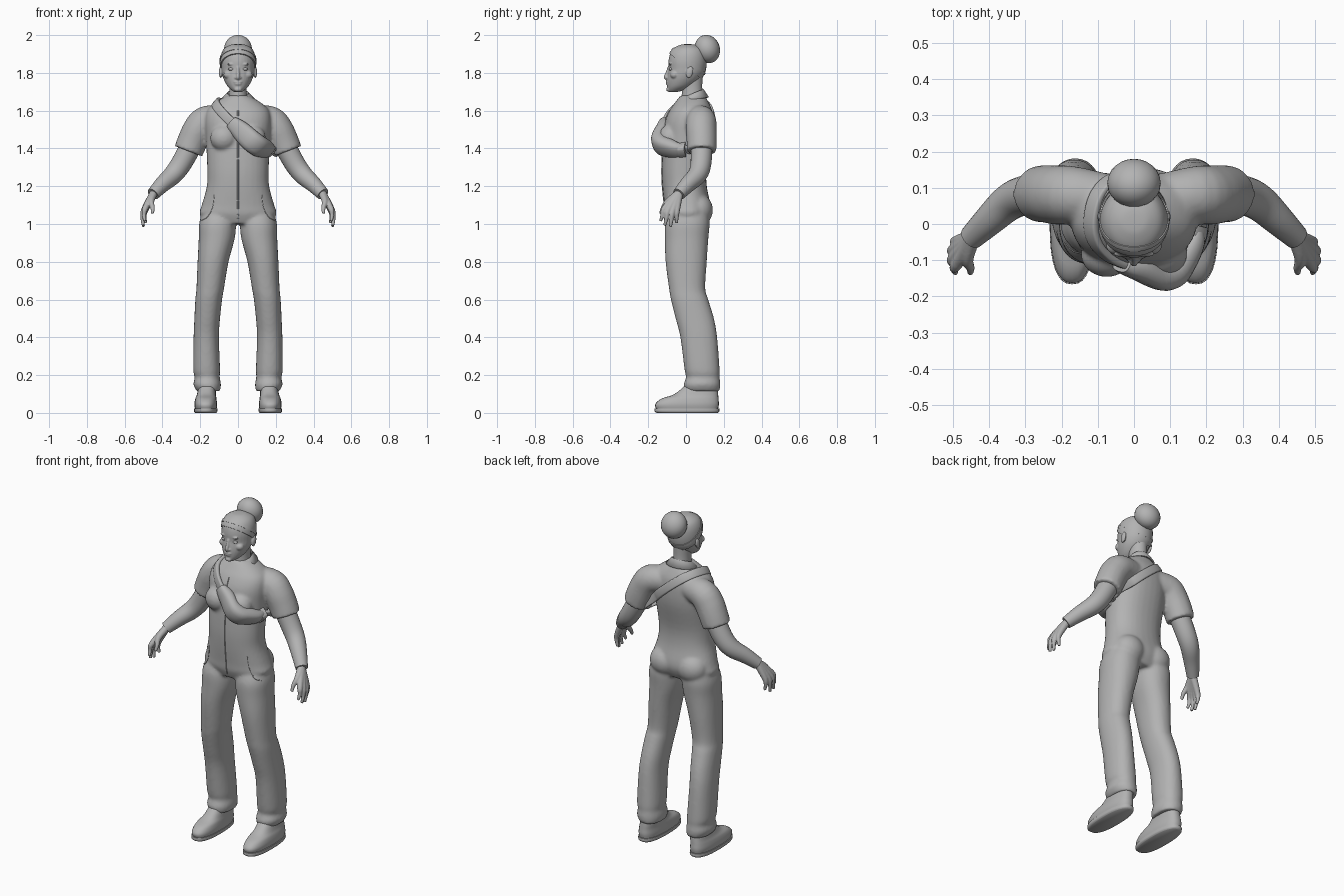
import bpy, bmesh, math
from mathutils import Vector, Matrix
from mathutils.bvhtree import BVHTree

cube = bpy.data.objects.get("Cube")
if cube:
    bpy.data.objects.remove(cube)

grey = bpy.data.materials.new("plain_grey")
grey.use_nodes = True
grey.diffuse_color = (0.45, 0.45, 0.45, 1)
grey.node_tree.nodes["Principled BSDF"].inputs["Base Color"].default_value = grey.diffuse_color


def finish(name, bm, voxel=0, smooth=4, angle=50):
    """Turn a bmesh into a shaded object, optionally fused by a voxel remesh."""
    bmesh.ops.recalc_face_normals(bm, faces=bm.faces)
    mesh = bpy.data.meshes.new(name)
    bm.to_mesh(mesh)
    bm.free()
    mesh.materials.append(grey)
    ob = bpy.data.objects.new(name, mesh)
    bpy.context.collection.objects.link(ob)
    bpy.ops.object.select_all(action="DESELECT")
    ob.select_set(True)
    bpy.context.view_layer.objects.active = ob
    if voxel:
        fuse = ob.modifiers.new("fuse", "REMESH")
        fuse.mode, fuse.voxel_size, fuse.use_smooth_shade = "VOXEL", voxel, True
        soft = ob.modifiers.new("soften", "SMOOTH")
        soft.iterations = smooth
    else:
        bpy.ops.object.shade_smooth_by_angle(angle=math.radians(angle))
    return ob


def spline(rows, sub=4):
    """Catmull-Rom interpolation of equal-length tuples."""
    out = []
    for i in range(len(rows) - 1):
        a, b, c, d = (rows[min(max(i + k, 0), len(rows) - 1)] for k in (-1, 0, 1, 2))
        for t in (k / sub for k in range(sub)):
            out.append([0.5 * (2 * q + (r - p) * t + (2 * p - 5 * q + 4 * r - s) * t * t
                               + (3 * q - p - 3 * r + s) * t ** 3)
                        for p, q, r, s in zip(a, b, c, d)])
    return out + [list(rows[-1])]


def skin(bm, rings, closed=False):
    """Bridge rings of points; cap the ends unless the loft closes on itself."""
    loops = [[bm.verts.new(p) for p in ring] for ring in rings]
    n = len(loops[0])
    for a, b in zip(loops, loops[1:] + loops[:1] if closed else loops[1:]):
        for j in range(n):
            bm.faces.new((a[j], a[(j + 1) % n], b[(j + 1) % n], b[j]))
    if not closed:
        bm.faces.new(loops[0])
        bm.faces.new(loops[-1])


def stack(bm, rows, side=1, power=2.0, n=32, grow=0):
    """Horizontal oval rings: (z, centre x, half width, front y, back y)."""
    rings = []
    for z, cx, hw, yf, yb in spline(rows):
        ring = []
        for j in range(n):
            c, s = math.cos(math.tau * j / n), math.sin(math.tau * j / n)
            c, s = (math.copysign(abs(v) ** (2 / power), v) for v in (c, s))
            ring.append((side * (cx + (hw + grow) * c),
                         (yf + yb) / 2 + ((yb - yf) / 2 + grow) * s, z))
        rings.append(ring)
    skin(bm, rings)


def tube(bm, rows, side=1, n=16):
    """Round tube along a path: (x, y, z, radius)."""
    pts = spline(rows)
    rings = []
    for i, (x, y, z, r) in enumerate(pts):
        d = Vector(pts[min(i + 1, len(pts) - 1)][:3]) - Vector(pts[max(i - 1, 0)][:3])
        u = d.cross(Vector((0, 1, 0.05))).normalized()
        v = d.cross(u).normalized()
        rings.append([Vector((x, y, z)) + r * (u * math.cos(a) + v * math.sin(a))
                      for a in (math.tau * j / n for j in range(n))])
    skin(bm, [[(side * p.x, p.y, p.z) for p in ring] for ring in rings])


def blob(bm, centre, radii, tilt=0):
    m = Matrix.Translation(centre) @ Matrix.Rotation(tilt, 4, "X") @ Matrix.Diagonal((*radii, 1))
    bmesh.ops.create_uvsphere(bm, u_segments=24, v_segments=14, radius=1, matrix=m)


# Overalls: torso, trouser legs and short sleeves fused together
TORSO = [(1.0, 0, .15, -.09, .1), (1.05, 0, .203, -.11, .125), (1.1, 0, .192, -.115, .13),
         (1.2, 0, .165, -.125, .11), (1.3, 0, .163, -.128, .11), (1.45, 0, .17, -.12, .14),
         (1.54, 0, .175, -.112, .145), (1.6, 0, .165, -.088, .138), (1.64, 0, .125, -.06, .122),
         (1.68, 0, .06, -.03, .1)]
LEG = [(.115, .157, .062, -.005, .178), (.15, .163, .073, -.012, .182), (.19, .163, .066, 0, .178),
       (.23, .166, .071, -.008, .178), (.4, .168, .067, -.03, .165), (.5, .163, .068, -.055, .148),
       (.6, .155, .071, -.08, .118), (.66, .147, .073, -.09, .102), (.8, .132, .082, -.108, .11),
       (.92, .113, .095, -.112, .118), (1.0, .108, .098, -.11, .125), (1.06, .1, .09, -.09, .12)]
SLEEVE = [(.08, .07, 1.56, .07), (.17, .08, 1.545, .08), (.21, .08, 1.5, .082),
          (.24, .083, 1.44, .08), (.262, .083, 1.385, .078)]
bm = bmesh.new()
stack(bm, TORSO, power=2.25)
for s in (1, -1):
    stack(bm, LEG, s, power=2.2)
    tube(bm, SLEEVE, s, 24)
    blob(bm, (s * .075, -.085, 1.455), (.072, .062, .07))
    blob(bm, (s * .09, .065, 1.075), (.09, .078, .085))
overalls = finish("overalls", bm, voxel=.009, smooth=5)
bpy.context.view_layer.update()
body = BVHTree.FromObject(overalls, bpy.context.evaluated_depsgraph_get())

# Arms, hands and shoes on each side
WRIST = (.445, -.035, 1.165)
KNUCKLES = [(.49, -.112, 1.085), (.497, -.093, 1.075), (.497, -.07, 1.07), (.49, -.048, 1.075)]
TIPS = [(.493, -.135, 1.015), (.502, -.113, .992), (.5, -.082, .985), (.488, -.05, 1.005)]
for s, word in ((1, "left"), (-1, "right")):
    bm = bmesh.new()
    tube(bm, [(.24, .083, 1.43, .058), (.30, .079, 1.32, .055), (.345, .06, 1.26, .051),
              (.40, .01, 1.21, .043), (.45, -.038, 1.158, .034)], s, 24)
    finish(word + "_arm", bm)
    bm = bmesh.new()
    for knuckle, tip in zip(KNUCKLES, TIPS):
        mid = [(a + b) / 2 + d for a, b, d in zip(knuckle, tip, (.006, 0, 0))]
        tube(bm, [(*WRIST, .022), (*knuckle, .0165), (*mid, .0115), (*tip, .008)], s, 10)
    tube(bm, [(*WRIST, .022), (.46, -.095, 1.12, .017), (.452, -.122, 1.085, .012),
              (.453, -.136, 1.055, .008)], s, 10)
    finish(word + "_hand", bm, voxel=.004, smooth=3)
    bm = bmesh.new()
    stack(bm, [(.015, .17, .056, -.155, .168), (.045, .171, .06, -.163, .174),
               (.075, .17, .056, -.13, .172), (.1, .167, .05, -.06, .17), (.15, .163, .045, 0, .165)],
          s, power=2.5)
    finish(word + "_shoe", bm)
    bm = bmesh.new()
    stack(bm, [(0, .171, .056, -.155, .168), (.008, .171, .062, -.166, .176),
               (.024, .171, .062, -.166, .176)], s, power=2.5)
    finish(word + "_sole", bm)

# Head with face features
HEAD = [(1.698, 0, .018, -.088, -.05), (1.71, 0, .036, -.097, -.005), (1.73, 0, .056, -.1, .035),
        (1.76, 0, .073, -.101, .07), (1.79, 0, .083, -.098, .09), (1.82, 0, .087, -.093, .1),
        (1.86, 0, .089, -.093, .104), (1.9, 0, .083, -.084, .1), (1.93, 0, .066, -.062, .084),
        (1.948, 0, .035, -.025, .045), (1.952, 0, .01, 0, .02)]
bm = bmesh.new()
stack(bm, HEAD)
tube(bm, [(0, -.09, 1.83, .008), (0, -.099, 1.8, .009), (0, -.108, 1.778, .01), (0, -.1, 1.768, .009)])
blob(bm, (0, -.099, 1.752), (.022, .007, .005))
blob(bm, (0, -.098, 1.741), (.019, .008, .006))
blob(bm, (0, -.093, 1.712), (.02, .012, .012))
for s in (1, -1):
    blob(bm, (s * .012, -.097, 1.774), (.008, .009, .007))
    blob(bm, (s * .036, -.083, 1.846), (.022, .008, .006))
    blob(bm, (s * .05, -.06, 1.79), (.027, .024, .022))
    blob(bm, (s * .092, .02, 1.803), (.009, .018, .032), -.25)
finish("head", bm, voxel=.004, smooth=4)
bm = bmesh.new()
for s in (1, -1):
    blob(bm, (s * .036, -.08, 1.82), (.016, .01, .008))
finish("eyes", bm)

# Neck
bm = bmesh.new()
stack(bm, [(1.62, 0, .062, -.035, .095), (1.66, 0, .05, -.025, .092), (1.72, 0, .046, -.022, .086),
           (1.79, 0, .05, -.03, .088)])
finish("neck", bm)

# Swept-back hair, cut along the hairline, with headband and bun
def cut_hair(name, grow, planes):
    bm = bmesh.new()
    stack(bm, HEAD, grow=grow)
    for point, normal in planes:
        geom = bm.verts[:] + bm.edges[:] + bm.faces[:]
        cut = bmesh.ops.bisect_plane(bm, geom=geom, plane_co=point, plane_no=normal, clear_inner=True)
        bmesh.ops.holes_fill(bm, edges=[e for e in bm.edges if e.is_boundary])
    finish(name, bm)


cut_hair("hair", .006, [((0, -.085, 1.9), (0, .62, .78))])
cut_hair("headband", .0095, [((0, -.06, 1.912), (0, .62, .78)), ((0, -.06, 1.932), (0, -.62, -.78))])
bm = bmesh.new()
blob(bm, (0, .113, 1.926), (.074, .066, .076), .35)
finish("hair_bun", bm)

# Folded shirt collar with pointed front flaps
bm = bmesh.new()
rows = [[], [], []]
for k in range(33):
    a = math.radians(-80 + 340 * k / 32)
    a = math.radians(-90 + 16) + math.radians(328) * k / 32
    c, sn = math.cos(a), math.sin(a)
    front = max(0, -sn) ** 3
    rise = (sn + 1) / 2
    rows[0].append((.062 * c, .035 + .062 * sn, 1.645 + .03 * rise))
    rows[1].append((.058 * c, .04 + .054 * sn, 1.668 + .042 * rise))
    rows[2].append(((.088 + .05 * front) * c, .033 + (.084 + .012 * front) * sn,
                    1.648 + .022 * rise - .03 * front))
strips = [[bm.verts.new(p) for p in row] for row in rows]
for a, b in zip(strips, strips[1:]):
    for k in range(32):
        bm.faces.new((a[k], a[k + 1], b[k + 1], b[k]))
collar = finish("collar", bm)
thick = collar.modifiers.new("cloth", "SOLIDIFY")
thick.thickness, thick.offset = .009, 0

# Cross-body strap and bag wrapped around the chest
CENTRE = Vector((.03, .03, 1.52))
U, V = Vector((-.76, 0, .65)), Vector((0, .97, .25))
NORMAL = U.cross(V).normalized()
STEPS = 72
dirs = [U * math.cos(a) + V * math.sin(a) for a in (math.tau * k / STEPS for k in range(STEPS))]
reach = [min(body.ray_cast(CENTRE, d.normalized())[3] or .18, .235) for d in dirs]
for _ in range(3):
    reach = [max(reach[k], (reach[k - 1] + reach[(k + 1) % STEPS]) / 2) for k in range(STEPS)]


def wrap_ring(k, half, depth, power, n=16):
    ring = []
    for j in range(n):
        c, s = math.cos(math.tau * j / n), math.sin(math.tau * j / n)
        c, s = (math.copysign(abs(v) ** (2 / power), v) for v in (c, s))
        ring.append(CENTRE + dirs[k % STEPS].normalized() * (reach[k % STEPS] + depth * s)
                    + NORMAL * half * c)
    return ring


bm = bmesh.new()
skin(bm, [wrap_ring(k, .024, .011, 5) for k in range(STEPS)], closed=True)
finish("bag_strap", bm)
bm = bmesh.new()
FIRST, LAST = 39, 60
rings = []
for k in range(FIRST, LAST + 1):
    swell = math.sin(math.pi * (k - FIRST + .6) / (LAST - FIRST + 1.2)) ** .5
    rings.append(wrap_ring(k, .025 + .033 * swell, .014 + .028 * swell, 2.6))
skin(bm, rings)
finish("bag", bm)
bm = bmesh.new()
skin(bm, [wrap_ring(k, .034, .032, 4) for k in (38, 39, 40)])
finish("bag_buckle", bm)


# Raised seams laid over the front of the overalls
def seam(name, path, radius=.0025):
    bm = bmesh.new()
    rows = []
    for x, z in spline(path):
        hit = body.ray_cast(Vector((x, -1, z)), Vector((0, 1, 0)))[0]
        if hit:
            rows.append((x, hit.y, z, radius))
    tube(bm, rows, n=6)
    finish(name, bm)


seam("zip_placket", [(0, 1.03), (0, 1.15), (0, 1.3), (0, 1.45), (0, 1.6)], .004)
for s, word in ((1, "left"), (-1, "right")):
    seam(word + "_pocket_seam", [(s * .125, 1.16), (s * .135, 1.09), (s * .16, 1.04), (s * .19, 1.02)])
